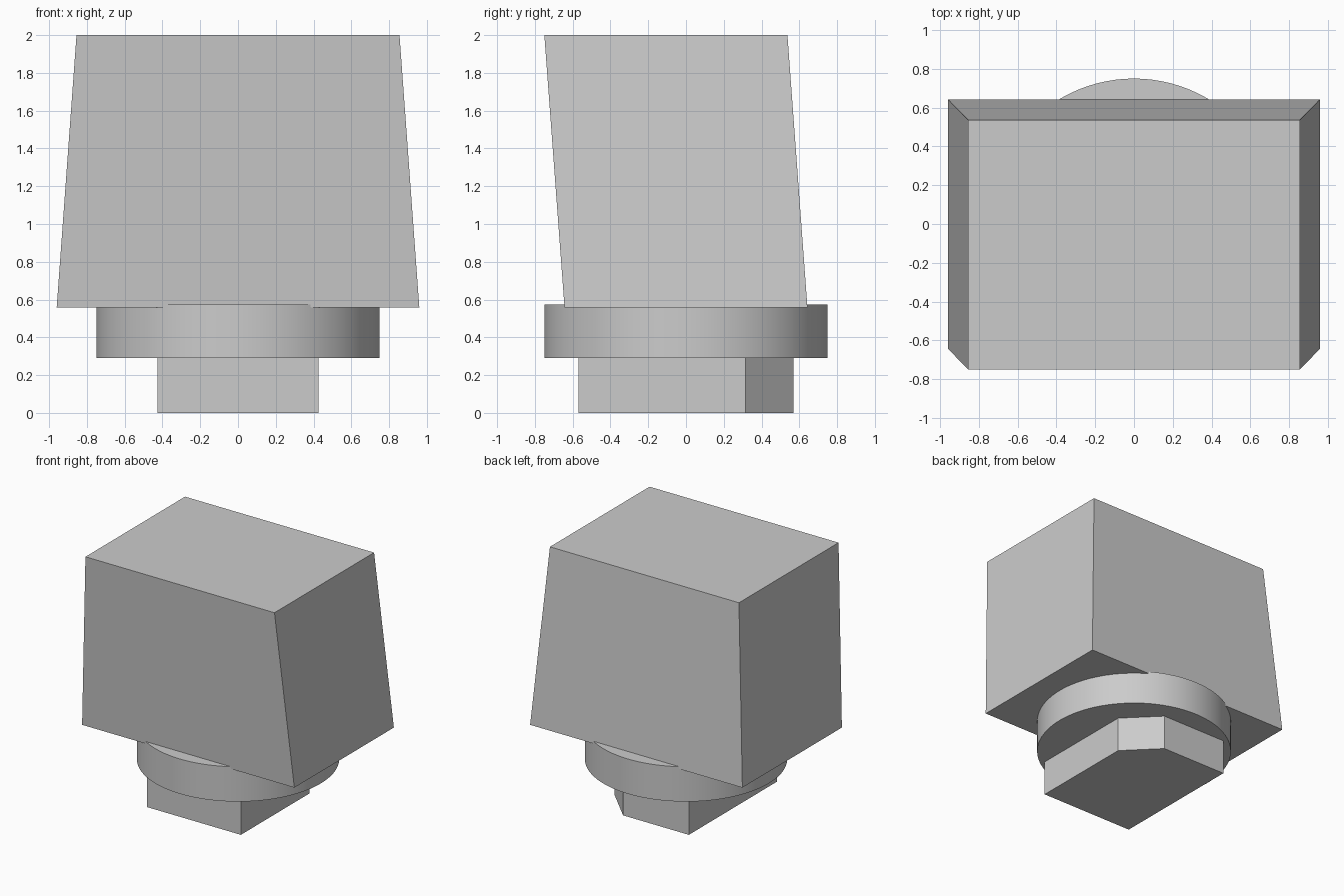
import bpy
import bmesh
import math

cube = bpy.data.objects.get("Cube")
if cube:
    bpy.data.objects.remove(cube, do_unlink=True)

grey = bpy.data.materials.new("plain grey")
grey.use_nodes = True
colour = (0.6, 0.6, 0.6, 1)
grey.diffuse_color = colour
grey.node_tree.nodes["Principled BSDF"].inputs["Base Color"].default_value = colour


def loft(name, lower, upper, z0, z1):
    """Solid between two outlines with matching corners, counter-clockwise."""
    bm = bmesh.new()
    low = [bm.verts.new((x, y, z0)) for x, y in lower]
    high = [bm.verts.new((x, y, z1)) for x, y in upper]
    bm.faces.new(low[::-1])
    bm.faces.new(high)
    n = len(low)
    for i in range(n):
        j = (i + 1) % n
        bm.faces.new((low[i], low[j], high[j], high[i]))
    mesh = bpy.data.meshes.new(name)
    bm.to_mesh(mesh)
    bm.free()
    mesh.materials.append(grey)
    obj = bpy.data.objects.new(name, mesh)
    bpy.context.collection.objects.link(obj)
    return obj


def rectangle(half_x, front, back):
    return [(-half_x, front), (half_x, front), (half_x, back), (-half_x, back)]


# Stem with one clipped back corner
stem = [(-0.425, -0.57), (0.425, -0.57), (0.425, 0.315), (0.17, 0.57), (-0.425, 0.57)]
loft("stem", stem, stem, 0, 0.29)

# Round collar, slightly sunk into the block
bpy.ops.mesh.primitive_cylinder_add(vertices=96, radius=0.75, depth=0.285,
                                    location=(0, 0, 0.4325))
collar = bpy.context.object
collar.name = "collar"
collar.data.materials.append(grey)
bpy.ops.object.shade_smooth_by_angle(angle=math.radians(30))

# Tapered block leaning forward
loft("block", rectangle(0.96, -0.643, 0.643), rectangle(0.855, -0.75, 0.537), 0.557, 2)
